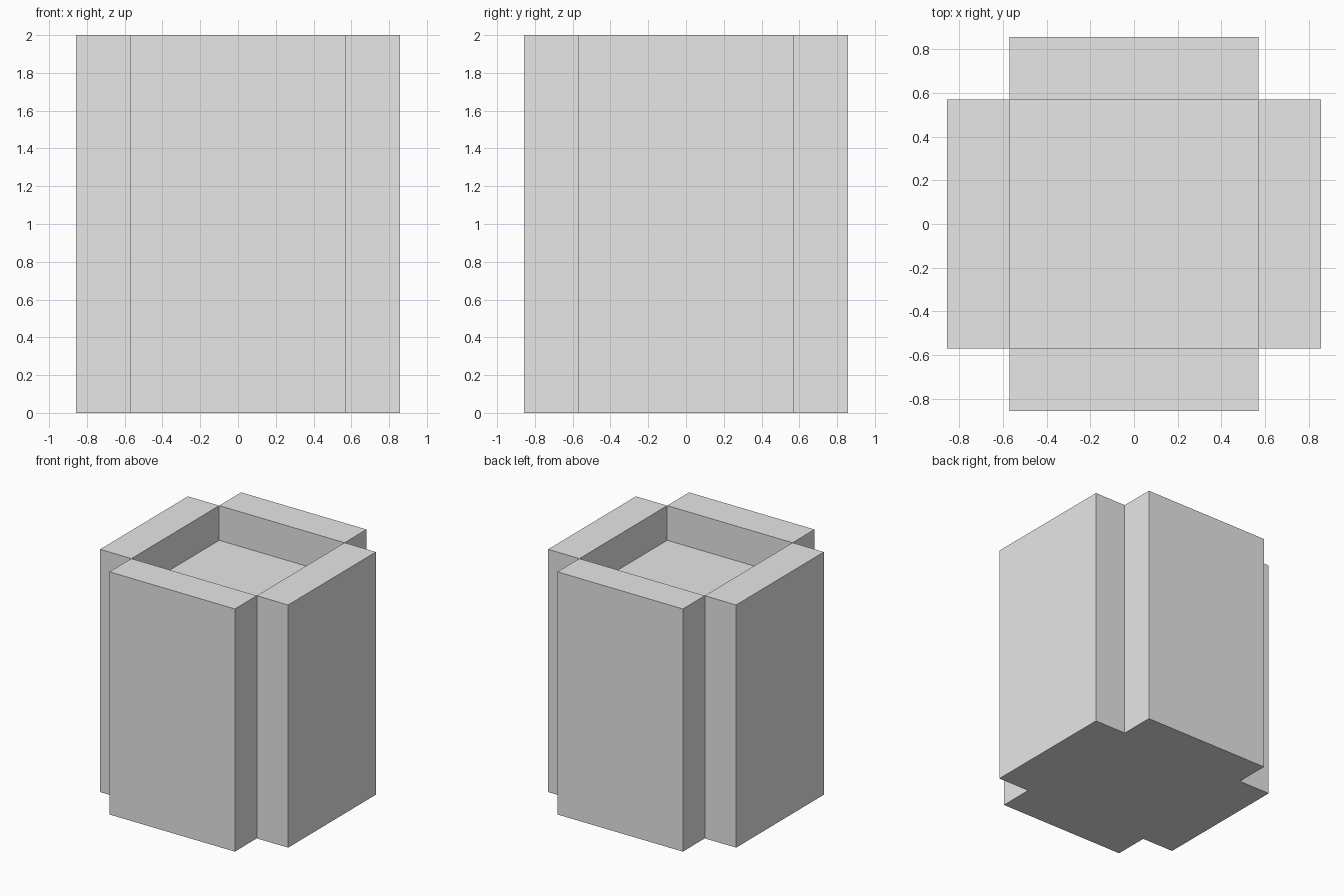
import bpy
from mathutils import Vector

cube = bpy.data.objects.get("Cube")
if cube:
    bpy.data.objects.remove(cube, do_unlink=True)

# One module: the height is seven modules
U = 2 / 7
HEIGHT = 7 * U

grey = bpy.data.materials.new("plain_grey")
grey.use_nodes = True
colour = (0.8, 0.8, 0.8, 1)
grey.diffuse_color = colour
for node in grey.node_tree.nodes:
    if node.type == 'BSDF_PRINCIPLED':
        node.inputs["Base Color"].default_value = colour


def box(name, centre, size):
    """Add a flat-sided box whose mesh already has its final size."""
    bpy.ops.mesh.primitive_cube_add(size=1, location=centre)
    obj = bpy.context.object
    obj.name = name
    for v in obj.data.vertices:
        v.co = v.co * Vector(size)
    obj.data.materials.append(grey)
    return obj


# Square core, one module lower than the walls to leave a recess
box("core", (0, 0, 3 * U), (4 * U, 4 * U, 6 * U))

# Four wall slabs around the core, leaving notched corners
for name, x, y in (("front_wall", 0, -1), ("back_wall", 0, 1),
                   ("left_wall", 1, 0), ("right_wall", -1, 0)):
    size = (U if x else 4 * U, U if y else 4 * U, HEIGHT)
    box(name, (x * 2.5 * U, y * 2.5 * U, HEIGHT / 2), size)
